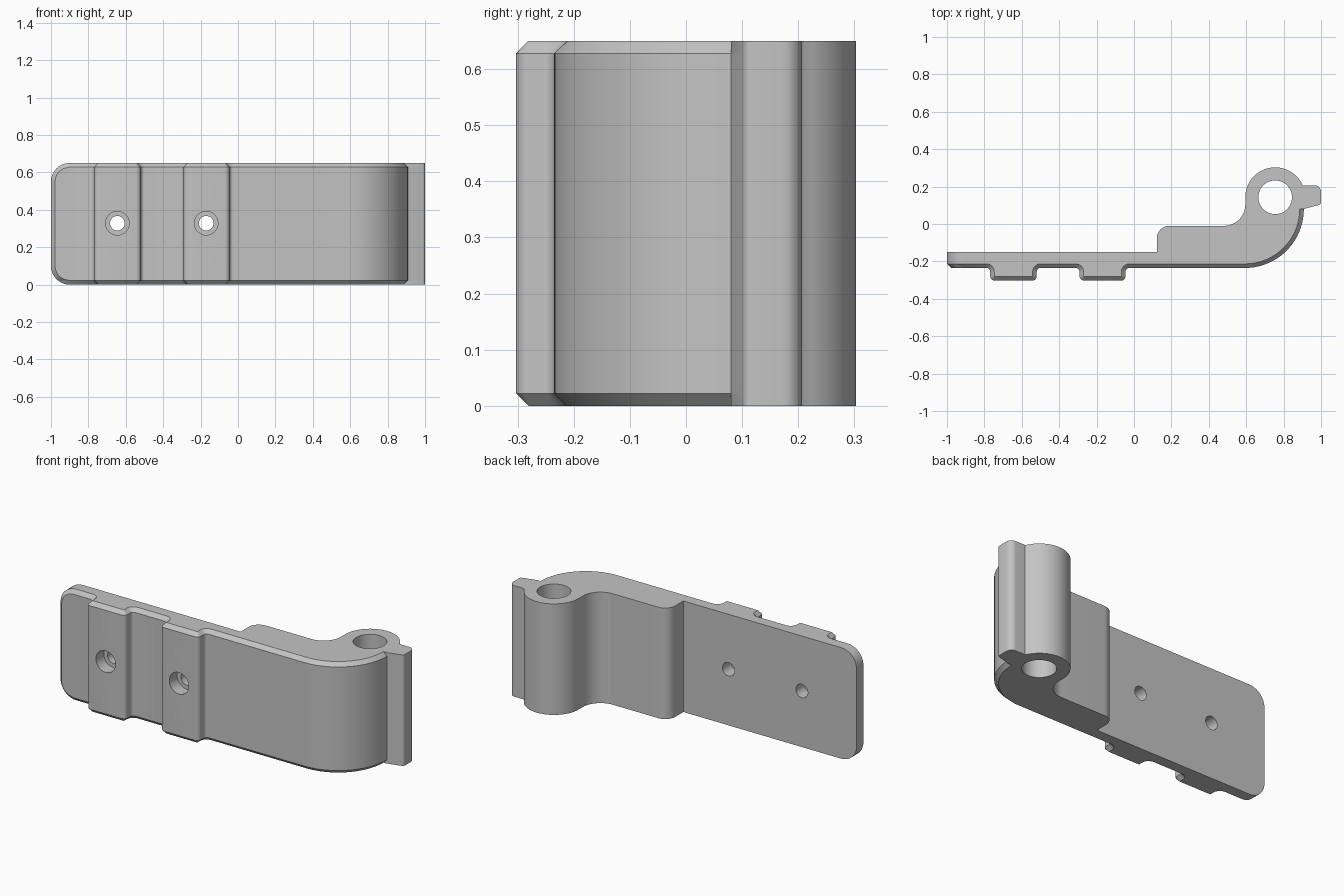
import bpy, bmesh, math
from mathutils import Vector

cube = bpy.data.objects.get("Cube")
if cube:
    bpy.data.objects.remove(cube, do_unlink=True)

HEIGHT, CORNER, CHAMFER = 0.65, 0.1, 0.022
FRONT, BACK, RIB = -0.235, -0.15, -0.303
BARREL, BARREL_R = Vector((0.755, 0.143)), 0.16

grey = bpy.data.materials.new("plain grey")
grey.use_nodes = True
grey.diffuse_color = (0.55, 0.55, 0.55, 1)
grey.node_tree.nodes["Principled BSDF"].inputs["Base Color"].default_value = (0.55, 0.55, 0.55, 1)


def rounded(points):
    """Open path through (x, y, radius) points with rounded corners."""
    out = []
    for i, (x, y, r) in enumerate(points):
        p = Vector((x, y))
        if r == 0:
            out.append(p)
            continue
        a = (Vector(points[i - 1][:2]) - p).normalized()
        b = (Vector(points[i + 1][:2]) - p).normalized()
        half = a.angle(b) / 2
        centre = p + (a + b).normalized() * (r / math.sin(half))
        start = p + a * (r / math.tan(half)) - centre
        sweep = start.angle_signed(p + b * (r / math.tan(half)) - centre)
        steps = 24 if r > 0.1 else 6
        for k in range(steps + 1):
            t = -sweep * k / steps
            c, s = math.cos(t), math.sin(t)
            out.append(centre + Vector((start.x * c - start.y * s, start.x * s + start.y * c)))
    return [p for i, p in enumerate(out) if i == 0 or (p - out[i - 1]).length > 1e-5]


# Front outline: flat plate, two raised ribs, large curve up to the tab
front_points = [(-1 + CORNER, FRONT, 0)]
for left, right in ((-0.769, -0.52), (-0.291, -0.045)):
    front_points += [(left, FRONT, 0.02), (left, RIB, 0.025),
                     (right, RIB, 0.025), (right, FRONT, 0.02)]
front_points += [(0.908, FRONT, 0.315), (0.908, 0.08, 0)]
front = rounded(front_points)
normals = []
for i in range(len(front)):
    t = front[min(i + 1, len(front) - 1)] - front[max(i - 1, 0)]
    normals.append(Vector((-t.y, t.x)).normalized())

# Rear outline: tab, hinge barrel, hollow curve, thick block
tab = rounded([(0.908, 0.08, 0), (1.0, 0.105, 0.015), (1.0, 0.207, 0.035), (0.903, 0.207, 0)])
barrel = [BARREL + BARREL_R * Vector((math.cos(math.radians(a)), math.sin(math.radians(a))))
          for a in range(25, 181, 5)]
block = rounded([(0.595, 0.143, 0), (0.595, -0.01, 0.115), (0.122, -0.01, 0.065), (0.122, BACK, 0)])
rear = tab + barrel + block[1:]


def section(dz):
    """Outline at distance dz into the corner zone, with the chamfer inset."""
    inner = CORNER - CHAMFER
    inset = max(0, dz - inner)
    outer_x = -1 + CORNER - math.sqrt(max(0, CORNER ** 2 - dz ** 2))
    inner_x = -1 + CORNER - math.sqrt(max(0, inner ** 2 - dz ** 2))
    edge = [Vector((outer_x, BACK)), Vector((outer_x, FRONT + CHAMFER)),
            Vector((inner_x, FRONT + inset))]
    return edge + [p + n * inset for p, n in zip(front, normals)] + rear


# Arm body, lofted upwards through its sections
depths = [CORNER * math.sin(math.radians(a)) for a in range(0, 91, 9)] + [CORNER - CHAMFER]
depths.sort(reverse=True)
levels = [(CORNER - d, d) for d in depths]
levels += [(HEIGHT - z, d) for z, d in reversed(levels)]
bm = bmesh.new()
rings = [[bm.verts.new((p.x, p.y, z)) for p in section(d)] for z, d in levels]
for low, high in zip(rings, rings[1:]):
    for i in range(len(low)):
        j = (i + 1) % len(low)
        bm.faces.new((low[i], low[j], high[j], high[i]))
bm.faces.new(rings[0][::-1])
bm.faces.new(rings[-1])
bmesh.ops.remove_doubles(bm, verts=bm.verts, dist=1e-5)
bmesh.ops.dissolve_degenerate(bm, dist=1e-5, edges=bm.edges)
bmesh.ops.recalc_face_normals(bm, faces=bm.faces)
mesh = bpy.data.meshes.new("hinge_arm")
bm.to_mesh(mesh)
bm.free()
mesh.materials.append(grey)
arm = bpy.data.objects.new("hinge_arm", mesh)
bpy.context.collection.objects.link(arm)


def drill(radius, depth, centre, along_y):
    """Cut a round hole through the arm."""
    bpy.ops.mesh.primitive_cylinder_add(vertices=48, radius=radius, depth=depth, location=centre,
                                        rotation=(math.pi / 2 if along_y else 0, 0, 0))
    cutter = bpy.context.object
    cutter.name = "hole_cutter"
    cutter.hide_render = True
    cutter.data.materials.append(grey)
    cut = arm.modifiers.new("hole", 'BOOLEAN')
    cut.operation, cut.solver, cut.object = 'DIFFERENCE', 'EXACT', cutter
    bpy.ops.object.select_all(action='DESELECT')
    arm.select_set(True)
    bpy.context.view_layer.objects.active = arm
    bpy.ops.object.modifier_apply(modifier=cut.name)
    bpy.data.objects.remove(cutter, do_unlink=True)


# Hinge pin hole and two counterbored screw holes
drill(0.09, 1, (BARREL.x, BARREL.y, HEIGHT / 2), False)
for x in (-0.645, -0.17):
    drill(0.063, 0.2, (x, -0.33, 0.328), True)
    drill(0.039, 0.6, (x, -0.2, 0.328), True)

bpy.ops.object.shade_smooth_by_angle(angle=math.radians(25))
